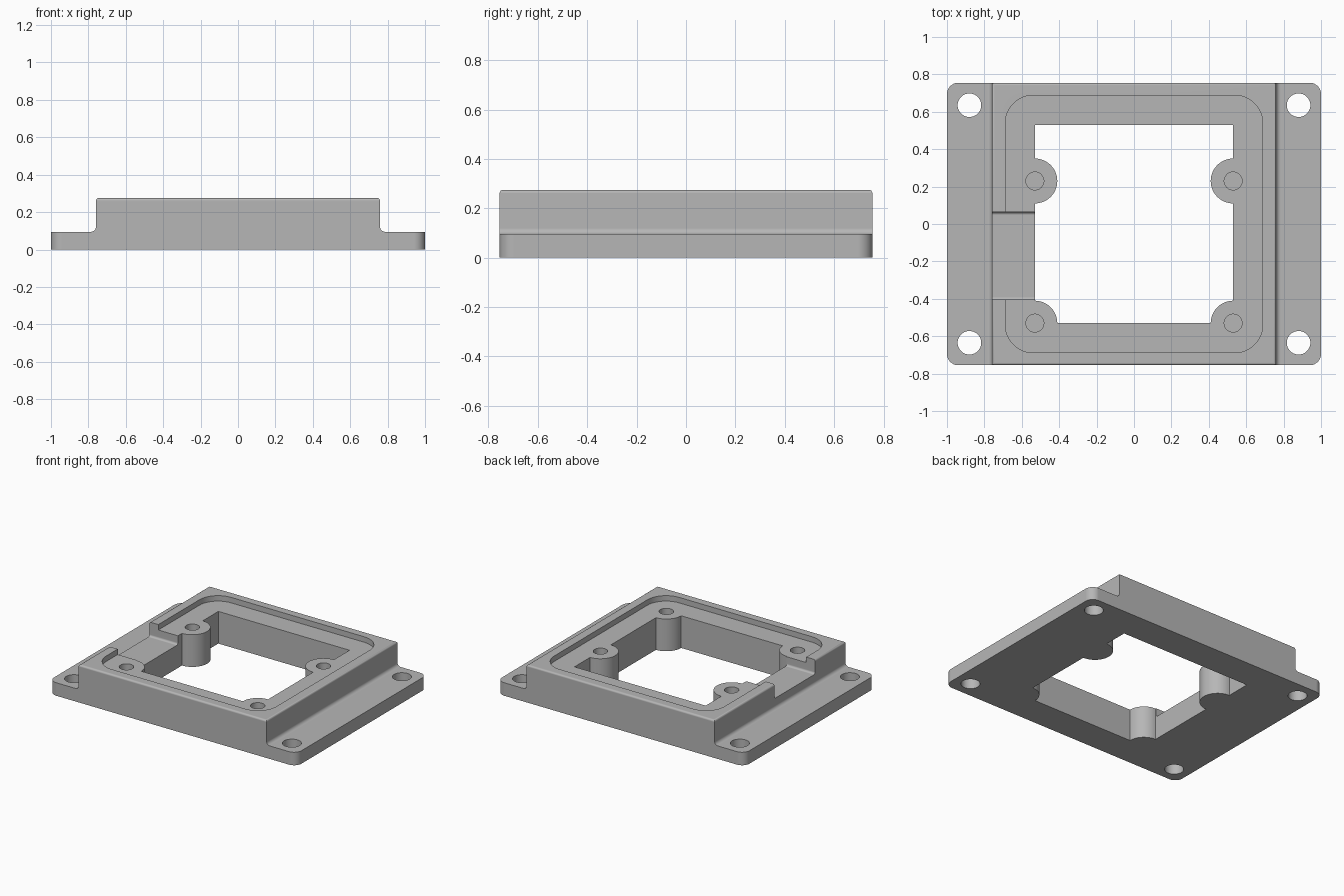
import bpy
import bmesh
from math import sin, cos, radians

cube = bpy.data.objects.get("Cube")
if cube:
    bpy.data.objects.remove(cube, do_unlink=True)

grey = bpy.data.materials.new("mid grey")
grey.use_nodes = True
colour = (0.47, 0.47, 0.47, 1)
grey.diffuse_color = colour
grey.node_tree.nodes["Principled BSDF"].inputs["Base Color"].default_value = colour

DEPTH = 0.755      # half depth of the whole frame
BODY = 0.76        # half width of the raised body
TOP = 0.275
FLANGE = 0.095
LEDGE = 0.235      # recessed gasket ledge
OPEN = 0.53        # half size of the central opening
BOSS_Y = 0.23


def arc(cx, cy, r, start, end, steps=12):
    angles = [radians(start + (end - start) * i / steps) for i in range(steps + 1)]
    return [(cx + r * cos(a), cy + r * sin(a)) for a in angles]


def prism(name, outline, low, high, place=lambda a, b, h: (a, b, h), tweak=None):
    """Extrude a 2D outline from low to high."""
    bm = bmesh.new()
    face = bm.faces.new([bm.verts.new(place(a, b, low)) for a, b in outline])
    ext = bmesh.ops.extrude_face_region(bm, geom=[face])
    shift = [q - p for p, q in zip(place(0, 0, low), place(0, 0, high))]
    moved = [v for v in ext["geom"] if isinstance(v, bmesh.types.BMVert)]
    bmesh.ops.translate(bm, verts=moved, vec=shift)
    if tweak:
        tweak(bm)
    bmesh.ops.recalc_face_normals(bm, faces=bm.faces)
    mesh = bpy.data.meshes.new(name)
    bm.to_mesh(mesh)
    bm.free()
    mesh.materials.append(grey)
    obj = bpy.data.objects.new(name, mesh)
    bpy.context.collection.objects.link(obj)
    return obj


def round_edges(bm, rule, radius, segments):
    edges = [e for e in bm.edges if all(rule(v.co) for v in e.verts)]
    bmesh.ops.bevel(bm, geom=edges, offset=radius, segments=segments,
                    profile=0.5, affect='EDGES')


def along_y(a, b, h):
    return (a, h, b)


def along_x(a, b, h):
    return (h, a, b)


# Frame: stepped section with filleted feet, extruded front to back
R = 0.025
half = [(1, 0), (1, FLANGE)] + arc(BODY + R, FLANGE + R, R, 270, 180, 6) + [(BODY, TOP)]
section = half + [(-x, z) for x, z in reversed(half)]


def soften_frame(bm):
    round_edges(bm, lambda c: abs(c.z - TOP) < 0.001, 0.014, 4)
    # only the upright corner edges, not the long ones
    edges = [e for e in bm.edges if all(abs(v.co.x) > 0.999 for v in e.verts)
             and abs(e.verts[0].co.z - e.verts[1].co.z) > 0.05]
    bmesh.ops.bevel(bm, geom=edges, offset=0.06, segments=8, profile=0.5, affect='EDGES')


frame = prism("mounting_frame", section, -DEPTH, DEPTH, along_y, soften_frame)

# Central opening, its outline leaving four screw bosses standing
B = 0.12
opening = (arc(OPEN, BOSS_Y, B, 270, 90, 24) + [(OPEN, OPEN), (-OPEN, OPEN)]
           + arc(-OPEN, BOSS_Y, B, 90, -90, 24)
           + arc(-OPEN, -OPEN, B, 90, 0) + arc(OPEN, -OPEN, B, 180, 90))
cutters = [prism("opening_cutter", opening, -0.1, 0.5)]

# Rounded recess around the opening
L, C = 0.688, 0.15
recess = []
for sx, sy, start in ((1, 1, 0), (-1, 1, 90), (-1, -1, 180), (1, -1, 270)):
    recess += arc(sx * (L - C), sy * (L - C), C, start, start + 90)
cutters.insert(0, prism("recess_cutter", recess, LEDGE, 0.5))

# Cable slot through one side wall, with filleted floor edges
y0, y1, floor, r = -0.405, 0.063, 0.17, 0.015
slot = ([(y0, 0.5)] + arc(y0 + r, floor + r, r, 180, 270, 5)
        + arc(y1 - r, floor + r, r, 270, 360, 5) + [(y1, 0.5)])
cutters.append(prism("slot_cutter", slot, -0.9, -0.5, along_x))

# Blind screw holes in the bosses and through holes in the flanges
for sx in (-1, 1):
    for y in (BOSS_Y, -OPEN):
        ring = arc(sx * OPEN, y, 0.048, 0, 360, 32)[:-1]
        cutters.append(prism("boss_hole_cutter", ring, 0.08, 0.5))
    for sy in (-1, 1):
        ring = arc(sx * 0.88, sy * 0.635, 0.063, 0, 360, 40)[:-1]
        cutters.append(prism("flange_hole_cutter", ring, -0.1, 0.5))

# Cut everything out and tidy up
bpy.ops.object.select_all(action='DESELECT')
frame.select_set(True)
bpy.context.view_layer.objects.active = frame
for cutter in cutters:
    cutter.hide_render = True
    mod = frame.modifiers.new("cut", 'BOOLEAN')
    mod.operation = 'DIFFERENCE'
    mod.solver = 'EXACT'
    mod.object = cutter
    bpy.ops.object.modifier_apply(modifier=mod.name)
    bpy.data.objects.remove(cutter, do_unlink=True)

bpy.ops.object.shade_smooth_by_angle(angle=radians(30))
weighted = frame.modifiers.new("even shading", 'WEIGHTED_NORMAL')
weighted.keep_sharp = True
